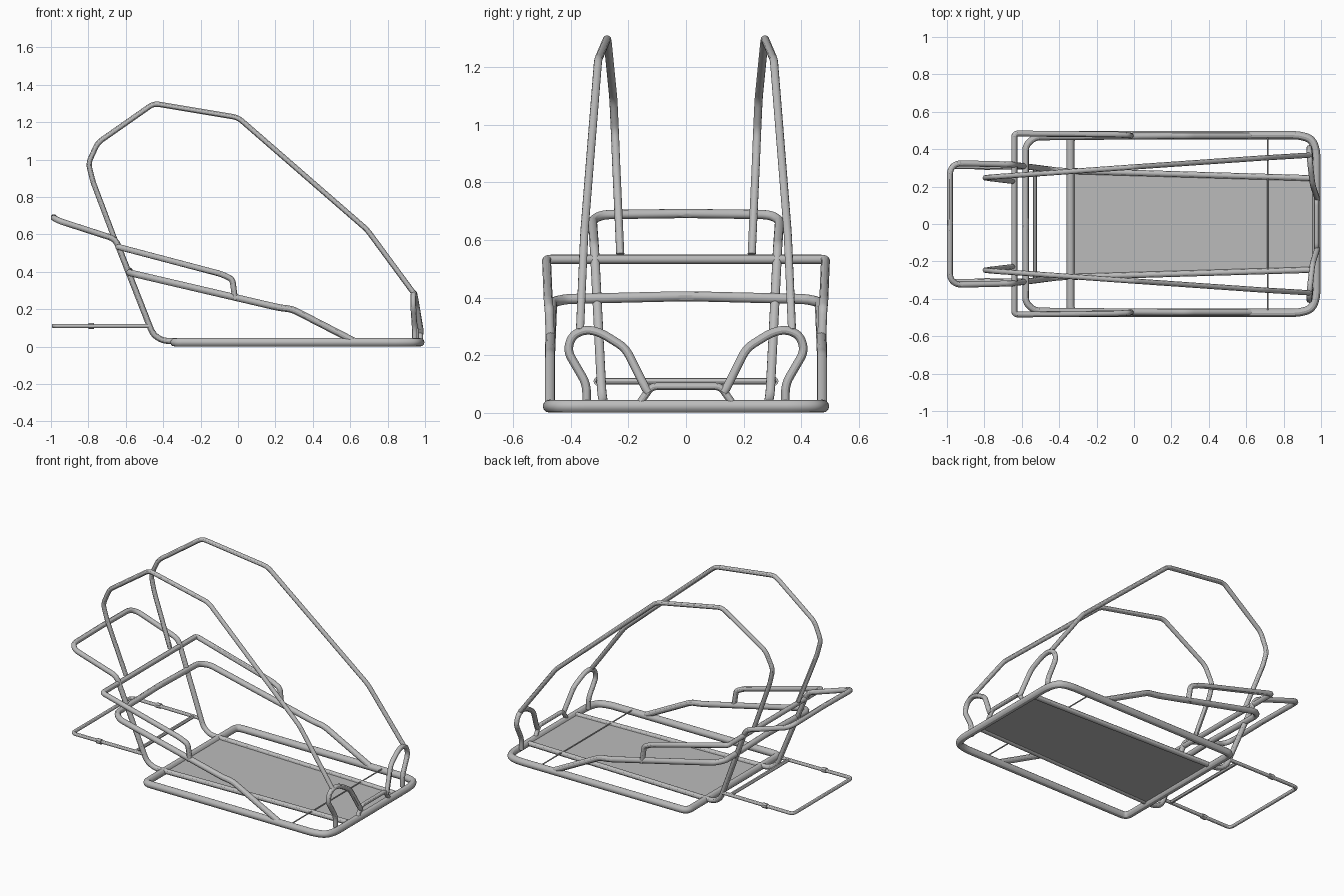
import bpy, bmesh
from mathutils import Vector

cube = bpy.data.objects.get("Cube")
if cube:
    bpy.data.objects.remove(cube, do_unlink=True)

steel = bpy.data.materials.new("grey_steel")
steel.use_nodes = True
GREY = (0.5, 0.5, 0.5, 1)
steel.diffuse_color = GREY
steel.node_tree.nodes["Principled BSDF"].inputs["Base Color"].default_value = GREY


def fillet(points, bend, closed, steps=5):
    """Round every corner of a path with a small quadratic arc."""
    pts = [Vector(p) for p in points]
    n = len(pts)
    out = []
    for i, p in enumerate(pts):
        if not closed and i in (0, n - 1):
            out.append(p)
            continue
        a, b = pts[i - 1] - p, pts[(i + 1) % n] - p
        start = p + a.normalized() * min(bend, a.length * 0.45)
        end = p + b.normalized() * min(bend, b.length * 0.45)
        for k in range(steps + 1):
            t = k / steps
            out.append(start * (1 - t) ** 2 + p * 2 * t * (1 - t) + end * t * t)
    return out


def tube(name, points, radius, bend=0.03, closed=False):
    """Bent round tube following a path."""
    path = fillet(points, bend, closed)
    curve = bpy.data.curves.new(name, "CURVE")
    curve.dimensions = "3D"
    curve.bevel_depth = radius
    curve.bevel_resolution = 4
    curve.use_fill_caps = True
    spline = curve.splines.new("POLY")
    spline.points.add(len(path) - 1)
    for sp, co in zip(spline.points, path):
        sp.co = (*co, 1)
    spline.use_cyclic_u = closed
    obj = bpy.data.objects.new(name, curve)
    bpy.context.collection.objects.link(obj)
    bpy.ops.object.select_all(action="DESELECT")
    obj.select_set(True)
    bpy.context.view_layer.objects.active = obj
    bpy.ops.object.convert(target="MESH")
    obj = bpy.context.object
    obj.data.materials.clear()
    obj.data.materials.append(steel)
    bpy.ops.object.shade_smooth_by_angle()
    return obj


def flip(points):
    return [(x, -y, z) for x, y, z in points]


def across(points):
    """Continue a left-side path over to the right side."""
    return points + flip(points)[::-1]


# Base: rounded front bar, long sides and rear bar
tube("base_frame", across([(-0.34, 0.475, 0.023), (0.88, 0.475, 0.023),
                           (0.95, 0.455, 0.023), (0.975, 0.39, 0.023)]),
     0.022, 0.04, closed=True)

# Floor rails rising into the rear bumper loop
half = [(0.96, 0.245, 0.027), (-0.4, 0.285, 0.03), (-0.455, 0.292, 0.065),
        (-0.655, 0.318, 0.575), (-0.95, 0.325, 0.67), (-0.985, 0.29, 0.688)]
tube("floor_rails_and_rear_bumper",
     half + [(-0.985, 0, 0.692)] + flip(half)[::-1], 0.016, 0.035)

# Upper and lower side bars, each joined by a rear crossbar
tube("upper_side_bars", across([(-0.015, 0.471, 0.25), (-0.03, 0.475, 0.36),
                                (-0.09, 0.478, 0.388), (-0.64, 0.484, 0.533)]),
     0.016, 0.02)
half = [(0.62, 0.472, 0.03), (0.29, 0.472, 0.2), (0.22, 0.472, 0.208),
        (-0.53, 0.465, 0.383), (-0.58, 0.42, 0.395)]
tube("lower_side_bars", half + [(-0.58, 0, 0.405)] + flip(half)[::-1], 0.018)

# Lower rear loop with its crossbar and collars
tube("lower_rear_loop", across([(-0.47, 0.3, 0.11), (-0.985, 0.305, 0.11)]), 0.011, 0.03)
tube("lower_rear_crossbar", across([(-0.53, 0.3, 0.11)]), 0.011)

# Parts that repeat on both sides
hoop = [(0.94, 0.368, 0.285), (0.69, 0.353, 0.625), (0, 0.305, 1.225),
        (-0.45, 0.273, 1.3), (-0.75, 0.252, 1.09), (-0.8, 0.247, 0.98),
        (-0.775, 0.243, 0.88), (-0.65, 0.228, 0.55)]
foot_loop = [(0.945, 0.345, 0.03), (0.945, 0.345, 0.1), (0.937, 0.412, 0.215),
             (0.937, 0.395, 0.27), (0.94, 0.345, 0.29), (0.945, 0.295, 0.278),
             (0.955, 0.21, 0.225), (0.978, 0.14, 0.085), (0.978, 0.13, 0.07)]
for side, mirror in (("left", lambda p: p), ("right", flip)):
    tube(side + "_roll_hoop", mirror(hoop), 0.014, 0.03)
    tube(side + "_front_foot_loop", mirror(foot_loop), 0.015, 0.03)
    tube(side + "_rear_collar",
         mirror([(-0.8, 0.305, 0.11), (-0.77, 0.305, 0.11)]), 0.016)

# Low bridge between the foot loops
tube("front_bridge", across([(0.975, 0.16, 0.035), (0.975, 0.12, 0.092)]), 0.013, 0.02)

# Thin cross rod above the floor
tube("cross_rod", across([(0.715, 0.46, 0.037)]), 0.004)

# Floor panel, narrowing to the front
mesh = bpy.data.meshes.new("floor_panel")
bm = bmesh.new()
bmesh.ops.create_cube(bm, size=1)
for v in bm.verts:
    front = v.co.x > 0
    v.co = (0.96 if front else -0.34,
            v.co.y * (0.49 if front else 0.56),
            0.025 + v.co.z * 0.006)
bm.to_mesh(mesh)
bm.free()
mesh.materials.append(steel)
panel = bpy.data.objects.new("floor_panel", mesh)
bpy.context.collection.objects.link(panel)
